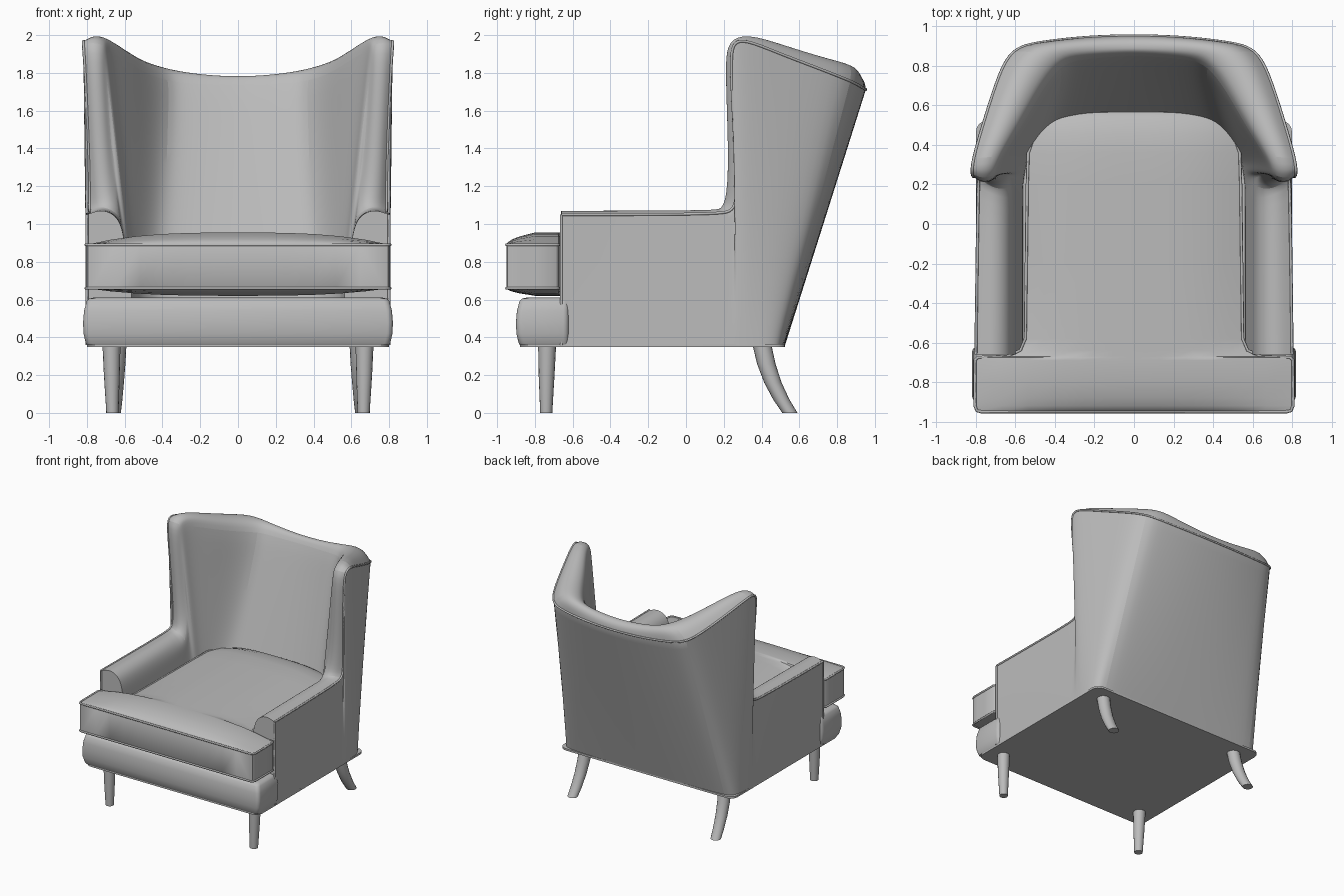
import bpy, bmesh, math
from mathutils import Vector as V

cube = bpy.data.objects.get("Cube")
if cube:
    bpy.data.objects.remove(cube)

grey = bpy.data.materials.new("grey_upholstery")
grey.use_nodes = True
grey.diffuse_color = (0.5, 0.5, 0.5, 1)
grey.node_tree.nodes["Principled BSDF"].inputs["Base Color"].default_value = grey.diffuse_color


def finish(name, data):
    obj = bpy.data.objects.new(name, data)
    bpy.context.scene.collection.objects.link(obj)
    data.materials.append(grey)
    return obj


def loft(name, rings, angle=40, seam=None, levels=0):
    """Skin closed rings, cap both ends; seam is a ring index kept crisp."""
    bm = bmesh.new()
    rows = [[bm.verts.new(p) for p in ring] for ring in rings]
    n = len(rows[0])
    for a, b in zip(rows, rows[1:]):
        for i in range(n):
            j = (i + 1) % n
            bm.faces.new((a[i], a[j], b[j], b[i]))
    caps = [bm.faces.new(rows[0]), bm.faces.new(rows[-1])]
    if levels:
        crease = bm.edges.layers.float.new("crease_edge")
        for cap in caps:
            for e in cap.edges:
                e[crease] = 1
        for k in (0, seam, n - 1):
            for a, b in zip(rows, rows[1:]):
                bm.edges.get((a[k], b[k]))[crease] = 1
    bmesh.ops.recalc_face_normals(bm, faces=bm.faces)
    mesh = bpy.data.meshes.new(name)
    bm.to_mesh(mesh)
    bm.free()
    obj = finish(name, mesh)
    if levels:
        sub = obj.modifiers.new("smooth", "SUBSURF")
        sub.levels = sub.render_levels = levels
    bpy.ops.object.select_all(action="DESELECT")
    obj.select_set(True)
    bpy.context.view_layer.objects.active = obj
    bpy.ops.object.shade_smooth_by_angle(angle=math.radians(angle))
    return obj


def piping(name, points, kind="POLY", closed=False, radius=0.008):
    curve = bpy.data.curves.new(name, "CURVE")
    curve.dimensions = "3D"
    curve.bevel_depth, curve.bevel_resolution = radius, 1
    spline = curve.splines.new(kind)
    spline.points.add(len(points) - 1)
    for p, co in zip(spline.points, points):
        p.co = (*co, 1)
    if kind == "NURBS":
        spline.order_u, spline.use_endpoint_u = 4, True
    spline.use_cyclic_u = closed
    return finish(name, curve)


def rounded_rect(hx, y0, y1, r, z):
    ring = []
    for k, (cx, cy) in enumerate([(hx - r, y1 - r), (r - hx, y1 - r), (r - hx, y0 + r), (hx - r, y0 + r)]):
        for i in range(5):
            a = math.pi / 2 * (k + i / 4)
            ring.append((cx + r * math.cos(a), cy + r * math.sin(a), z))
    return ring


def flip(p):
    return V((-p[0], *p[1:]))


# Shell of arms, wings and back: outer rim, inner rim, outer foot, inner foot
half = [
    ((.80, -.66, 1.05), (.61, -.66, .96), (.80, -.66), (.56, -.66)),
    ((.79, .16, 1.05), (.61, .10, .97), (.80, .15), (.56, .10)),
    ((.785, .25, 1.06), (.62, .20, 1.02), (.80, .22), (.56, .18)),
    ((.785, .27, 1.14), (.64, .25, 1.14), (.80, .24), (.555, .22)),
    ((.79, .26, 1.4), (.67, .26, 1.4), (.80, .26), (.55, .25)),
    ((.81, .235, 1.85), (.70, .24, 1.85), (.80, .28), (.545, .28)),
    ((.82, .245, 1.96), (.695, .26, 1.94), (.80, .31), (.54, .31)),
    ((.82, .31, 1.98), (.68, .32, 1.96), (.80, .34), (.53, .33)),
    ((.765, .50, 1.90), (.56, .50, 1.88), (.795, .42), (.51, .37)),
    ((.69, .74, 1.81), (.46, .68, 1.82), (.775, .48), (.47, .41)),
    ((.62, .89, 1.75), (.36, .81, 1.79), (.73, .51), (.41, .45)),
    ((.48, .92, 1.73), (.28, .835, 1.78), (.55, .52), (.28, .47)),
    ((.25, .947, 1.715), (.15, .85, 1.775), (.28, .525), (.15, .48)),
    ((0, .955, 1.71), (0, .86, 1.775), (0, .525), (0, .48)),
]
stations = [[V(p) for p in s] for s in half]
stations += [[flip(p) for p in s] for s in reversed(stations[:-1])]
mids = [(s[0] + s[1]) / 2 for s in stations]
FOOT, DECK, STEPS = 0.36, 0.62, 5
sections = []
for i, (out, inn, foot, sole) in enumerate(stations):
    tangent = mids[min(i + 1, len(mids) - 1)] - mids[max(i - 1, 0)]
    across = inn - out
    bump = tangent.cross(across).normalized() * across.length * 0.3
    low, deck = V((*foot, FOOT)), V((*sole, DECK))
    ring = [low.lerp(out, k / STEPS) for k in range(STEPS + 1)]
    for k in range(1, STEPS):
        t = k / STEPS
        ring.append(out.lerp(inn, t) + bump * math.sin(math.pi * t) ** 0.7)
    ring += [inn.lerp(deck, k / STEPS) for k in range(STEPS + 1)]
    ring.append(V((*sole, FOOT)))
    sections.append(ring)
loft("wing_back_shell", sections, 35, seam=STEPS, levels=2)
piping("shell_rim_piping", [s[0] for s in stations], "NURBS")
for side, ring in (("left", sections[0]), ("right", sections[-1])):
    piping(side + "_arm_front_piping", ring[:STEPS + 1])

# T-shaped seat cushion: half width at each depth
widths = [(-.95, .775), (-.945, .795), (-.92, .805), (-.88, .805), (-.80, .805), (-.69, .805),
          (-.675, .79), (-.67, .64), (-.64, .575), (-.58, .55), (-.2, .545), (.2, .54),
          (.36, .535), (.46, .50), (.53, .42), (.56, .32), (.57, .2)]
BOTTOM, TOP, COLS = 0.66, 0.89, 12


def crown(u, y):
    reach = max(0, min(1, (y + .95) / .15, (.57 - y) / .15))
    return reach ** 0.5 * (1 - abs(u) ** 3)


rings = []
for y, w in widths:
    us = [2 * k / COLS - 1 for k in range(COLS + 1)]
    rings.append([(u * w, y, TOP + .065 * crown(u, y)) for u in us]
                 + [(u * w, y, BOTTOM - .04 * crown(u, y)) for u in reversed(us)])
loft("seat_cushion", rings, 45)
for label, z in (("top", TOP), ("bottom", BOTTOM)):
    edge = [(w, y, z) for y, w in widths] + [(-w, y, z) for y, w in reversed(widths)]
    piping("cushion_%s_piping" % label, edge, closed=True)

# Padded front rail, hidden deck and bottom trim
swell = [(.36, 0), (.37, .006), (.42, .018), (.48, .02), (.54, .015), (.59, .002), (.605, -.012), (.61, -.035)]
loft("front_rail", [rounded_rect(.80 + d, -.88 - d, -.62, .03, z) for z, d in swell])
loft("seat_deck", [rounded_rect(.6, -.66, .45, .05, z) for z in (.36, .61)])
loft("base_trim", [rounded_rect(.80, -.88, .525, .06, z) for z in (.348, .364)])


# Legs: straight tapered in front, curved and splayed behind
def leg(name, path):
    loft(name, [[(x + r * math.cos(a), y + r * math.sin(a), z)
                 for a in (math.tau * k / 16 for k in range(16))] for x, y, z, r in path])


front_path = [(.67, -.735, .37, .048), (.668, -.738, .2, .042), (.665, -.74, 0, .032)]
back_path = [(.64, .40, .37, .05), (.645, .425, .26, .049), (.65, .46, .16, .046),
             (.655, .505, .07, .043), (.66, .55, 0, .04)]
for label, path in (("front", front_path), ("back", back_path)):
    leg("left_%s_leg" % label, path)
    leg("right_%s_leg" % label, [flip(p) for p in path])
